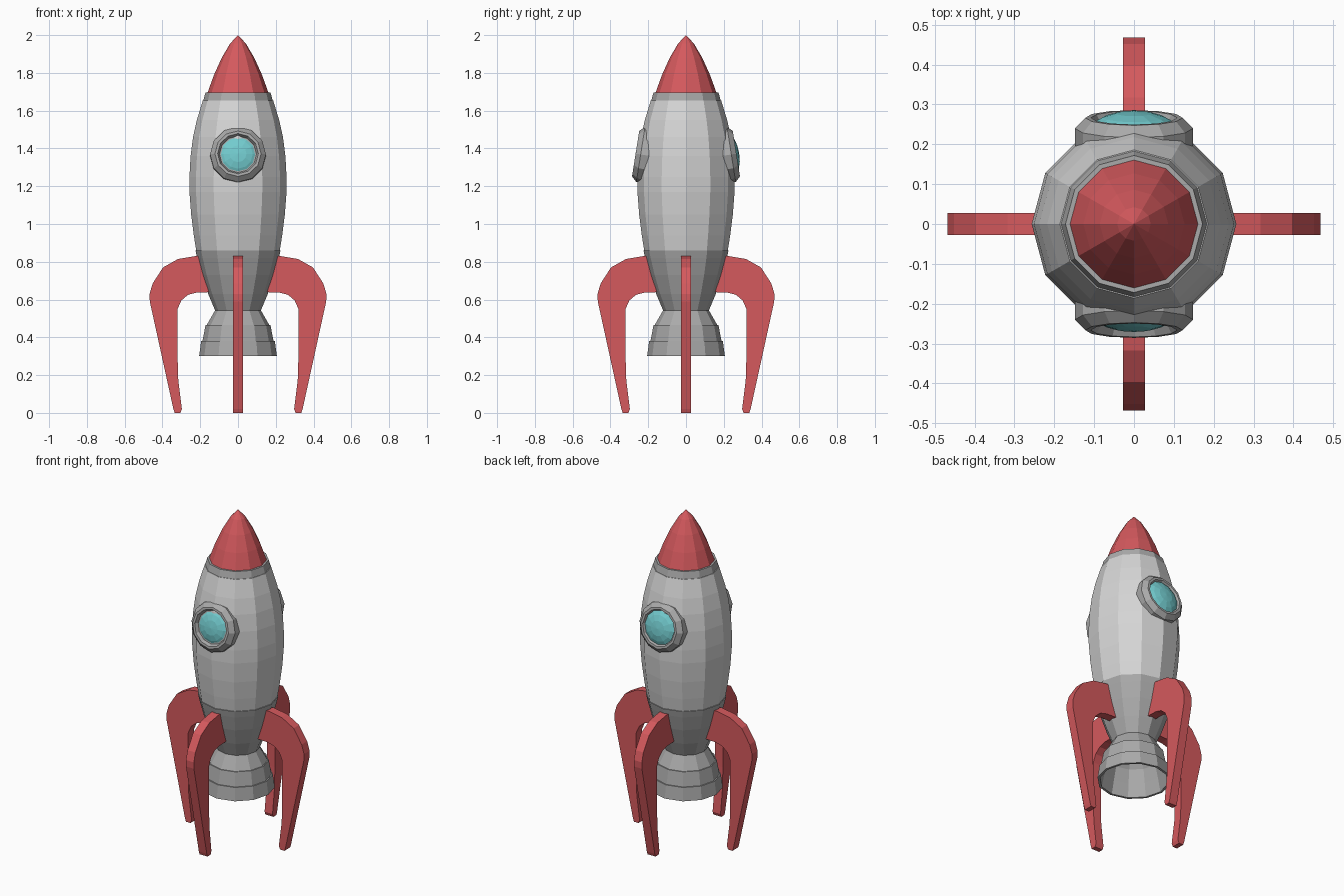
import bpy, bmesh, math
from mathutils import Matrix

if "Cube" in bpy.data.objects:
    bpy.data.objects.remove(bpy.data.objects["Cube"])


def material(name, rgb):
    m = bpy.data.materials.new(name)
    m.diffuse_color = (*rgb, 1)
    m.use_nodes = True
    m.node_tree.nodes["Principled BSDF"].inputs["Base Color"].default_value = m.diffuse_color
    return m


LIGHT = material("light grey", (0.66, 0.66, 0.66))
GREY = material("mid grey", (0.40, 0.40, 0.40))
RED = material("red", (0.66, 0.10, 0.11))
TEAL = material("teal", (0.17, 0.60, 0.62))


def finish(name, bm, mat, matrix=Matrix()):
    bmesh.ops.recalc_face_normals(bm, faces=bm.faces)
    me = bpy.data.meshes.new(name)
    bm.to_mesh(me)
    bm.free()
    me.materials.append(mat)
    ob = bpy.data.objects.new(name, me)
    ob.matrix_world = matrix
    bpy.context.collection.objects.link(ob)
    return ob


def lathe(name, profile, mat, matrix=Matrix(), sides=12):
    """Revolve (radius, height) points about z; radius 0 closes an end."""
    bm = bmesh.new()
    rings = []
    for r, z in profile:
        n = sides if r > 0 else 1
        rings.append([bm.verts.new((r * math.cos(math.tau * i / sides),
                                    r * math.sin(math.tau * i / sides), z)) for i in range(n)])
    for a, b in zip(rings, rings[1:]):
        for i in range(sides):
            j = (i + 1) % sides
            quad = [a[i % len(a)], a[j % len(a)], b[j % len(b)], b[i % len(b)]]
            quad = list(dict.fromkeys(quad))
            if len(quad) > 2:
                bm.faces.new(quad)
    return finish(name, bm, mat, matrix)


# Hull, tail section, collar and nose
lathe("hull", [(0, 0.84), (0.218, 0.84), (0.234, 0.94), (0.248, 1.05), (0.257, 1.17), (0.257, 1.25),
               (0.251, 1.36), (0.238, 1.46), (0.218, 1.55), (0.186, 1.655), (0, 1.655)], LIGHT)
lathe("tail_section", [(0, 0.54), (0.12, 0.54), (0.158, 0.63), (0.192, 0.73), (0.216, 0.82),
                       (0.225, 0.86), (0.215, 0.862), (0, 0.862)], GREY)
lathe("collar", [(0, 1.64), (0.187, 1.64), (0.172, 1.697), (0.158, 1.697), (0, 1.697)], GREY)
lathe("nose_cone", [(0, 1.69), (0.163, 1.69), (0.127, 1.79), (0.086, 1.88),
                    (0.042, 1.955), (0, 2.0)], RED)

# Hollow engine bell with stepped rings
lathe("engine_bell", [(0, 0.545), (0.12, 0.545), (0.166, 0.465), (0.172, 0.465), (0.188, 0.38),
                      (0.195, 0.38), (0.206, 0.30), (0.192, 0.30), (0.175, 0.38),
                      (0.155, 0.46), (0.105, 0.53), (0, 0.53)], GREY)

# Four curved landing fins
FIN = [(0.12, 0.64), (0.18, 0.83), (0.227, 0.83), (0.317, 0.815), (0.397, 0.77), (0.452, 0.685),
       (0.468, 0.63), (0.467, 0.59), (0.342, 0.02), (0.335, 0.0), (0.305, 0.0), (0.297, 0.02),
       (0.316, 0.17), (0.32, 0.3), (0.32, 0.55), (0.30, 0.595), (0.265, 0.625), (0.22, 0.637)]
for k, side in enumerate(("right", "back", "left", "front")):
    bm = bmesh.new()
    face = bm.faces.new([bm.verts.new((x, -0.027, z)) for x, z in FIN])
    ext = bmesh.ops.extrude_face_region(bm, geom=[face])
    moved = [g for g in ext["geom"] if isinstance(g, bmesh.types.BMVert)]
    bmesh.ops.translate(bm, verts=moved, vec=(0, 0.054, 0))
    if not any(f is face for f in bm.faces):
        bm.faces.new([v for v in bm.verts if v not in moved])
    bmesh.ops.triangulate(bm, faces=[f for f in bm.faces if len(f.verts) > 4])
    finish(side + "_fin", bm, RED, Matrix.Rotation(k * math.pi / 2, 4, 'Z'))

# Portholes front and back, leaning back with the hull
for side, turn, out in (("front", 0, 0.0), ("back", math.pi, 0.014)):
    place = (Matrix.Rotation(turn, 4, 'Z') @ Matrix.Translation((0, 0, 1.33))
             @ Matrix.Rotation(math.radians(90 - 9), 4, 'X'))
    lathe(side + "_porthole_frame", [(0, 0.15), (0.13, 0.15), (0.148, 0.20), (0.148, 0.243),
                                     (0.122, 0.27), (0.108, 0.27), (0.098, 0.25), (0, 0.25)],
          GREY, place)
    lathe(side + "_porthole_glass", [(0.1, 0.245 + out), (0.078, 0.257 + out),
                                     (0.045, 0.267 + out), (0, 0.271 + out)], TEAL, place)
